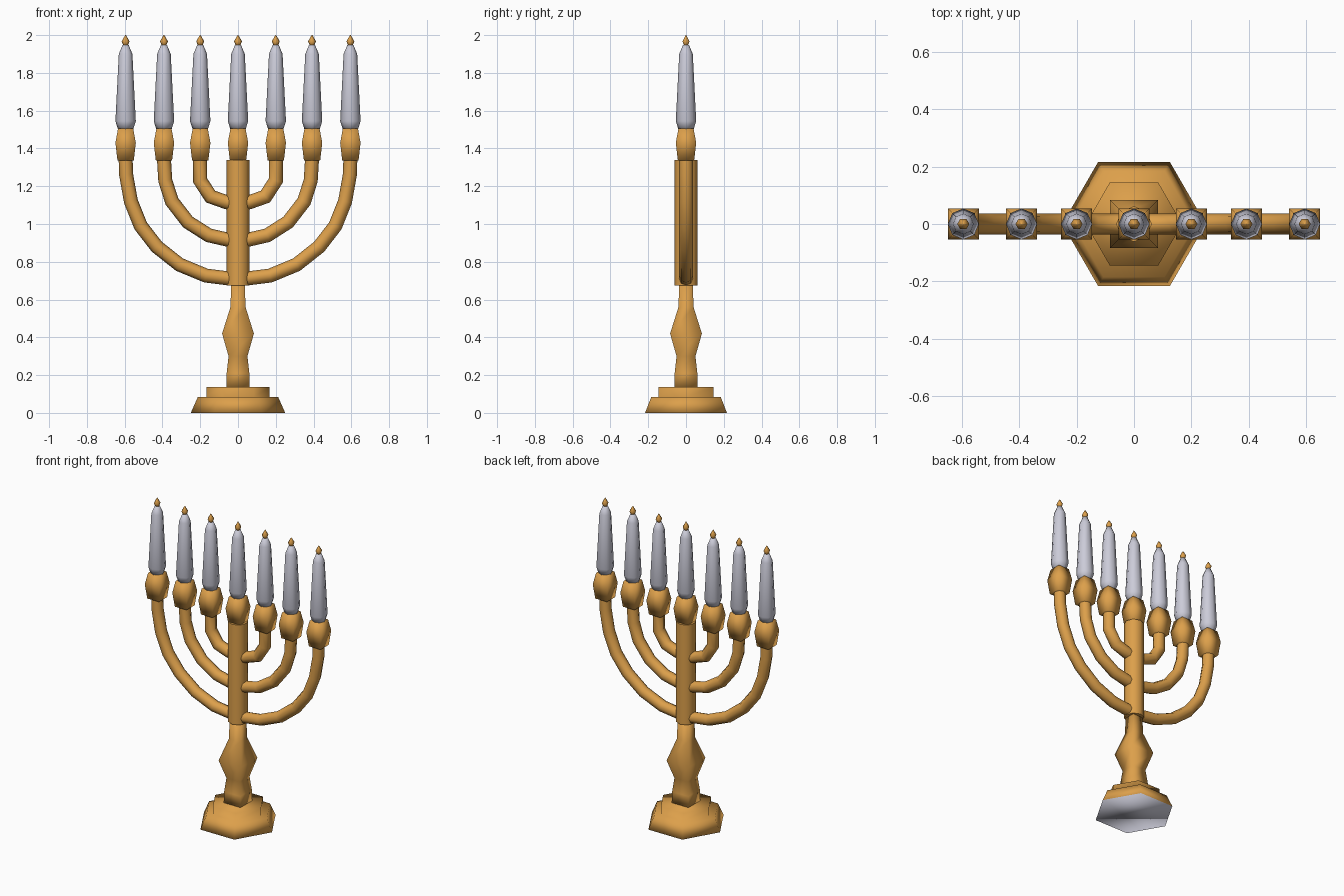
import bpy, bmesh, math
from mathutils import Vector

if "Cube" in bpy.data.objects:
    bpy.data.objects.remove(bpy.data.objects["Cube"])

def material(name, rgb):
    m = bpy.data.materials.new(name)
    m.diffuse_color = (*rgb, 1)
    m.use_nodes = True
    m.node_tree.nodes["Principled BSDF"].inputs["Base Color"].default_value = m.diffuse_color
    return m

GOLD = material("gold", (0.72, 0.35, 0.07))
SILVER = material("silver", (0.60, 0.60, 0.69))

def finish(name, rings, mats, smooth_angle=None):
    """Skin a list of point rings into a closed solid."""
    bm = bmesh.new()
    vr = [[bm.verts.new(p) for p in r] for r in rings]
    n = len(vr[0])
    for a, b in zip(vr, vr[1:]):
        for i in range(n):
            j = (i + 1) % n
            bm.faces.new((a[i], a[j], b[j], b[i]))
    bm.faces.new(vr[0][::-1])
    bm.faces.new(vr[-1])
    bmesh.ops.recalc_face_normals(bm, faces=bm.faces)
    for f in bm.faces:
        f.smooth = True
    mesh = bpy.data.meshes.new(name)
    bm.to_mesh(mesh)
    bm.free()
    for m in mats:
        mesh.materials.append(m)
    ob = bpy.data.objects.new(name, mesh)
    bpy.context.collection.objects.link(ob)
    if smooth_angle:
        bpy.ops.object.select_all(action='DESELECT')
        ob.select_set(True)
        bpy.context.view_layer.objects.active = ob
        bpy.ops.object.shade_smooth_by_angle(angle=math.radians(smooth_angle))
    return ob

def lathe(name, profile, sides, mats, x=0, square=False, smooth_angle=None):
    """Profile of (radius, z); square=True reads radius as half-width."""
    k, off = (math.sqrt(2), math.pi / 4) if square else (1, 0)
    rings = []
    for r, z in profile:
        rings.append([(x + r * k * math.cos(off + 2 * math.pi * i / sides),
                       r * k * math.sin(off + 2 * math.pi * i / sides), z)
                      for i in range(sides)])
    return finish(name, rings, mats, smooth_angle)

def tube(name, half, radius=0.037, sides=8):
    """Mirror the half path of (x, z) into a U and sweep a round section."""
    path = [Vector((-x, 0, z)) for x, z in half]
    path += [Vector((x, 0, z)) for x, z in reversed(half) if x > 0]
    rings = []
    for i, p in enumerate(path):
        a = (p - path[max(i - 1, 0)]).normalized()
        b = (path[min(i + 1, len(path) - 1)] - p).normalized()
        t = (a + b).normalized()
        nrm = Vector((-t.z, 0, t.x))
        miter = 1 / max(t.dot(b if b.length else a), 0.7)
        rings.append([p + nrm * (radius * miter * math.cos(2 * math.pi * s / sides))
                      + Vector((0, radius * math.sin(2 * math.pi * s / sides), 0))
                      for s in range(sides)])
    return finish(name, rings, [GOLD], 50)

# Stepped hexagonal base, silver underside
base = lathe("base", [(0.25, 0), (0.213, 0.083), (0.168, 0.085), (0.168, 0.137)],
             6, [GOLD, SILVER])
for f in base.data.polygons:
    if f.center.z < 0.001:
        f.material_index = 1

# Square baluster stem and eight-sided column
lathe("stem", [(0.062, 0.135), (0.060, 0.21), (0.050, 0.30), (0.084, 0.42),
               (0.040, 0.56), (0.036, 0.68)], 4, [GOLD], square=True)
lathe("column", [(0.062, 0.675), (0.062, 1.34)], 8, [GOLD], smooth_angle=50)

# Three nested U-shaped arms
tube("inner_arm", [(0.20, 1.345), (0.20, 1.23), (0.145, 1.145), (0.06, 1.115), (0, 1.11)])
tube("middle_arm", [(0.392, 1.345), (0.385, 1.23), (0.35, 1.12), (0.265, 1.01),
                    (0.155, 0.94), (0.05, 0.916), (0, 0.915)])
tube("outer_arm", [(0.595, 1.345), (0.592, 1.26), (0.567, 1.12), (0.515, 0.99),
                   (0.43, 0.88), (0.31, 0.785), (0.17, 0.727), (0.05, 0.712), (0, 0.712)])

# Cup, candle and flame on every branch
for i, x in enumerate((-0.595, -0.392, -0.2, 0, 0.2, 0.392, 0.595)):
    lathe(f"cup_{i}", [(0.043, 1.335), (0.054, 1.43), (0.040, 1.505)],
          4, [GOLD], x, square=True)
    lathe(f"candle_{i}", [(0.040, 1.50), (0.054, 1.545), (0.036, 1.90), (0.016, 1.948)],
          8, [SILVER], x)
    lathe(f"flame_{i}", [(0.010, 1.94), (0.021, 1.967), (0.002, 2.0)], 6, [GOLD], x)
